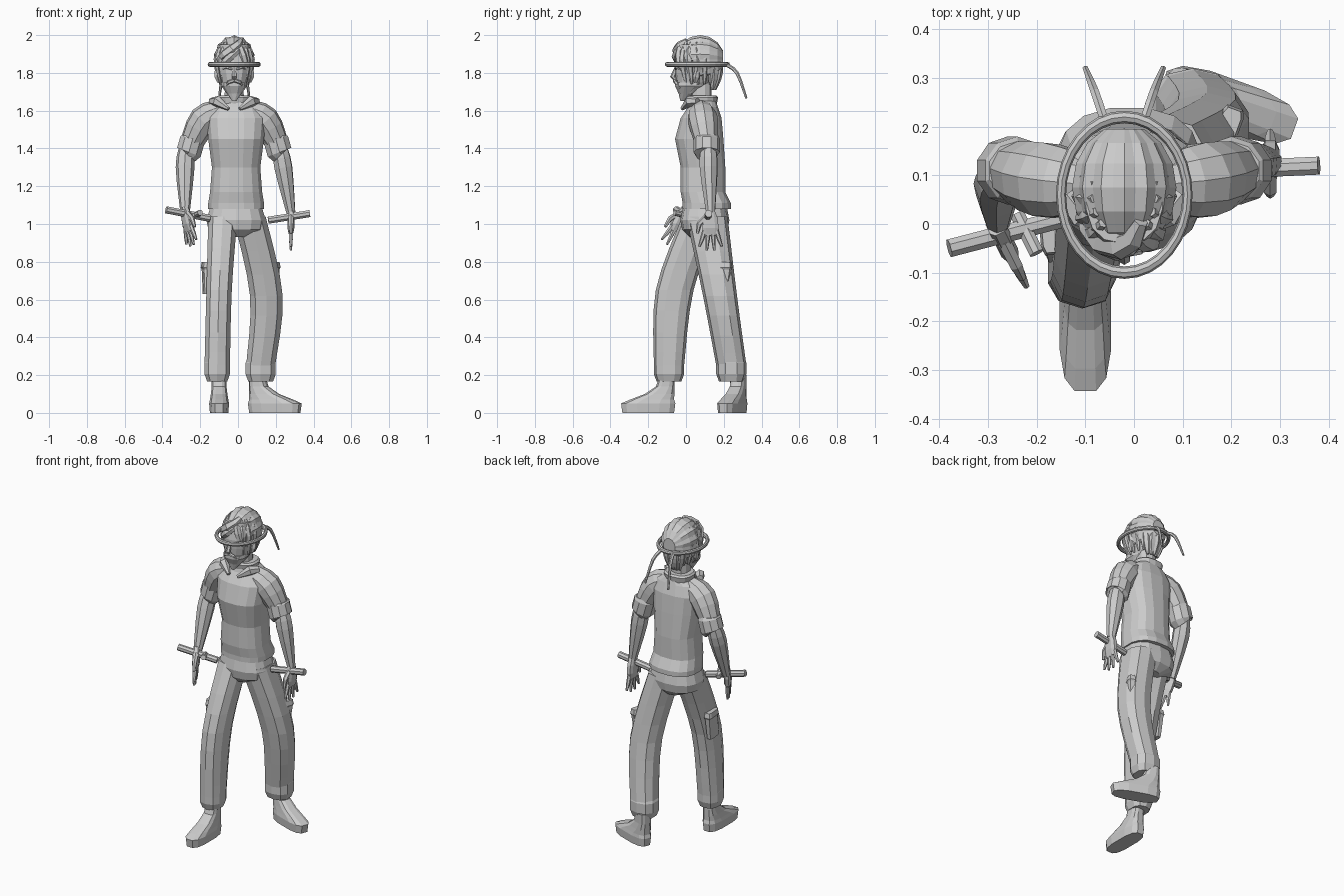
import bpy, bmesh, math
from mathutils import Vector, Matrix

default = bpy.data.objects.get("Cube")
if default:
    bpy.data.objects.remove(default)

grey = bpy.data.materials.new("plain_grey")
grey.use_nodes = True
colour = (.6, .6, .6, 1)
grey.diffuse_color = colour
grey.node_tree.nodes["Principled BSDF"].inputs["Base Color"].default_value = colour

MIDDLE = -.02  # centre line of head and shoulders
UP = Vector((0, 0, 1))


def blend(rows, steps):
    """Add rows along a smooth curve through the given ones."""
    result = []
    last = len(rows) - 1
    for i in range(last):
        before, start, end, after = (rows[min(max(k, 0), last)] for k in range(i - 1, i + 3))
        for step in range(steps):
            t = step / steps
            result.append([b + t * ((c - a) + t * (2 * a - 5 * b + 4 * c - d + t * (3 * (b - c) + d - a))) / 2
                           for a, b, c, d in zip(before, start, end, after)])
    return result + [list(rows[last])]


def skin(name, rings):
    """Join rings of points into a closed skin."""
    bm = bmesh.new()
    loops = [[bm.verts.new(point) for point in ring] for ring in rings]
    for lower, upper in zip(loops, loops[1:]):
        for i in range(len(lower)):
            bm.faces.new((lower[i - 1], lower[i], upper[i], upper[i - 1]))
    bm.faces.new(loops[0])
    bm.faces.new(loops[-1])
    bmesh.ops.recalc_face_normals(bm, faces=bm.faces)
    mesh = bpy.data.meshes.new(name)
    bm.to_mesh(mesh)
    bm.free()
    mesh.materials.append(grey)
    bpy.context.collection.objects.link(bpy.data.objects.new(name, mesh))


def outline(width, depth, sides, power):
    """Rounded cross-section; a higher power is boxier."""
    points = []
    for i in range(sides):
        angle = math.tau * (i + .5) / sides
        c, s = math.cos(angle), math.sin(angle)
        points.append(Vector((math.copysign(abs(c) ** (2 / power), c) * width,
                              math.copysign(abs(s) ** (2 / power), s) * depth, 0)))
    return points


def stack(name, place, rows, sides=12, power=2.5, steps=1):
    """Level sections: height, half width, half depth, then shift in y and x."""
    rows = [(*row, 0, 0)[:5] for row in rows]
    skin(name, [[place @ (point + Vector((dx, dy, z))) for point in outline(width, depth, sides, power)]
                for z, width, depth, dy, dx in blend(rows, steps)])


def at(x, y, z=0, turn=0):
    return Matrix.Translation((x, y, z)) @ Matrix.Rotation(math.radians(turn), 4, 'Z')


def tube(name, path, sides=8, steps=1):
    """Round sections square to a path of x, y, z, radius."""
    path = blend(path, steps)
    points = [Vector(row[:3]) for row in path]
    before, turn, rings = None, None, []
    for i, point in enumerate(points):
        ahead = (points[min(i + 1, len(points) - 1)] - points[max(i - 1, 0)]).normalized()
        turn = before.rotation_difference(ahead) @ turn if before else ahead.to_track_quat('Z', 'Y')
        before = ahead
        rings.append([point + turn @ corner for corner in outline(path[i][3], path[i][3], sides, 2)])
    skin(name, rings)


def both(name, path, sides=8, steps=1):
    tube("left_" + name, path, sides, steps)
    tube("right_" + name, [(2 * MIDDLE - x, *rest) for x, *rest in path], sides, steps)


# Shirt with a flared hem and an open collar
stack("shirt", at(-.01, .09), [(1.08, .15, .13, .02), (1.11, .15, .13, .02), (1.17, .14, .12), (1.3, .13, .12),
                               (1.45, .15, .13, -.02), (1.56, .16, .11, -.01), (1.62, .13, .08), (1.65, .08, .07)], 16)
stack("collar", at(MIDDLE, .09), [(1.62, .08, .07), (1.67, .09, .08), (1.68, .08, .07)], 14)
both("collar_point", [(.01, -.02, 1.61, .01), (.07, .02, 1.65, .03), (.1, .06, 1.65, .02)], 6)

# Sleeves with turned-up cuffs
both("sleeve", [(.05, .08, 1.6, .06), (.14, .09, 1.55, .08), (.21, .11, 1.42, .06)], 10, 3)
both("sleeve_cuff", [(.2, .11, 1.47, .06), (.2, .11, 1.45, .07), (.22, .11, 1.38, .07), (.23, .11, 1.37, .06)], 10)

# Forearms
tube("left_forearm", [(.22, .12, 1.41, .04), (.24, .12, 1.3, .05), (.28, .13, 1.06, .025)], 8, 3)
tube("right_forearm", [(-.27, .11, 1.41, .04), (-.28, .08, 1.3, .05), (-.28, 0, 1.06, .025)], 8, 3)


def hand(side, wrist, down, across):
    down, across = Vector(down).normalized(), Vector(across).normalized()
    frame = Matrix((across, down.cross(across).normalized(), down)).transposed().to_4x4()
    frame.translation = wrist
    stack(side + "_palm", frame, [(-.02, .02, .02), (.03, .04, .02), (.08, .045, .02), (.12, .04, .01)], 8, 3)

    def digit(name, points, radius):
        tube(side + name, [(*(frame @ Vector(point)), radius * size)
                           for point, size in zip(points, (1, .9, .5))], 6)

    for i, finger in enumerate(("index", "middle", "ring", "little")):
        u = (1.5 - i) * .02
        reach = .21 - abs(u)
        digit(f"_{finger}_finger", ((u, 0, .09), (u * 1.5, 0, .14), (u * 2, 0, reach)), .013)
    digit("_thumb", ((.02, 0, .02), (.06, 0, .06), (.07, 0, .11)), .016)


hand("left", (.28, .13, 1.06), (0, 0, -1), (0, -1, 0))
hand("right", (-.28, -.01, 1.07), (.2, -.4, -1), (.4, -.8, .2))

# Rods beside the hips
tube("left_rod", [(.38, .12, 1.055, .02), (.16, .11, 1.02, .02)])
tube("right_rod", [(-.38, -.05, 1.075, .02), (-.15, .01, 1.03, .02)])
tube("right_rod_grip", [(-.24, .02, 1.04, .016), (-.2, -.06, 1.06, .016)])

# Trousers
stack("hips", at(-.01, .1), [(1.12, .13, .11), (1.02, .16, .13), (.97, .15, .12), (.93, .06, .08)], 14)
stack("right_trouser_leg", at(-.08, .08),
      [(1.04, .08, .1), (.65, .07, .1, -.14, -.02), (.25, .07, .08, -.17, -.03)], 10, steps=4)
stack("left_trouser_leg", at(.06, .11),
      [(1.04, .09, .11), (.62, .09, .09, .07, .09), (.25, .08, .08, .13, .06)], 10, steps=4)


def lower_leg(side, cuff, shoe, pocket, width):
    stack(side + "_trouser_cuff", cuff, [(.12, width - .01, .07), (.1, width, .08),
                                         (.04, width, .08), (0, width - .015, .065)], 10)
    stack(side + "_thigh_pocket", pocket, [(-.08, .016, .05, -.02), (.05, .02, .05), (.06, .025, .055),
                                           (.09, .02, .05)], 8, 5)
    # The upper of the shoe steps back toward the heel
    stack(side + "_shoe", shoe, [(0, .05, .14), (.05, .054, .147), (.07, .05, .12, .02), (.1, .045, .08, .06),
                                 (.14, .04, .05, .09), (.2, .04, .04, .1)], 12, 3)


lower_leg("right", at(-.11, -.09, .165), at(-.1, -.2), at(-.17, -.01, .71, 5), .07)
lower_leg("left", at(.12, .24, .165), at(.195, .245, turn=70), at(.19, .19, .71, -20), .083)

# Neck, head and face
stack("neck", at(MIDDLE, .08), [(1.6, .055, .055), (1.77, .05, .055)], 10)
stack("head", at(MIDDLE, .06), [(1.69, .04, .05, -.05), (1.75, .07, .09, -.02), (1.85, .09, .12), (1.95, .08, .1)],
      14, steps=2)
stack("beard", at(MIDDLE, -.02), [(1.65, .01, .01), (1.69, .04, .04, .02), (1.73, .07, .08, .04),
                                  (1.75, .07, .09, .05)])
tube("nose", [(MIDDLE, -.05, 1.83, .01), (MIDDLE, -.07, 1.78, .014), (MIDDLE, -.05, 1.76, .01)], 6)
both("moustache", [(MIDDLE, -.06, 1.76, .01), (.01, -.055, 1.75, .01), (.03, -.03, 1.72, .005)], 6)
both("brow", [(-.01, -.055, 1.82, .006), (.02, -.05, 1.83, .008), (.04, -.03, 1.82, .004)], 6)
both("ear", [(.06, .05, 1.75, .01), (.065, .055, 1.78, .02), (.07, .06, 1.81, .015)], 6)

# Hair swept back in ridges, cut away below the brow in front
rings = []
for row in range(1, 8):
    across = math.pi * row / 8
    ring = []
    for column in range(28):
        around = math.tau * column / 28
        reach = math.sin(across) * (1 if column % 2 else .94)
        y, z = .075 - math.cos(across) * .13, 1.87 + math.sin(around) * reach * .13
        if z < 1.86:
            y, z = max(y, .075), max(z, 1.735)
        ring.append((MIDDLE + math.cos(around) * reach * .11, y, z))
    rings.append(ring)
skin("hair", rings)


def lock(name, start, end, top, bottom, thick=.02):
    """A tapered lock of hair following the skull between two bearings."""
    path = []
    for i in range(6):
        t = i / 5
        angle = math.radians(start + (end - start) * t)
        z = top + (bottom - top) * t
        lift = (z - 1.85) / .15
        reach = math.sqrt(1 - lift * lift) if lift > 0 else 1 + lift * .25
        path.append((MIDDLE + math.cos(angle) * reach * .09, .06 + math.sin(angle) * reach * .12, z,
                     thick * (.3 + .7 * math.sin(math.pi * (t + .1) / 1.1))))
    tube(name, path, 6)


# Loose locks: a fringe swept to one side, then sides and nape
lock("upper_fringe", -50, -170, 1.97, 1.85, .03)
lock("lower_fringe", -60, -160, 1.94, 1.81, .022)
lock("parted_lock", -70, -40, 1.96, 1.79, .022)
for i in range(5):
    bearing = 20 * i - 45
    lock(f"left_side_lock_{i}", bearing, bearing + 8, 1.96, 1.74)
    lock(f"right_side_lock_{i}", 180 - bearing, 172 - bearing, 1.96, 1.74)
    lock(f"nape_lock_{i}", 50 + 20 * i, 60 + 15 * i, 1.86, 1.71, .025)

# Headband ring with two trailing ends
bpy.ops.mesh.primitive_torus_add(location=(MIDDLE, .06, 1.845), major_radius=1, minor_radius=.08,
                                 major_segments=32, minor_segments=8)
band = bpy.context.object
band.name = "headband"
band.scale = (.13, .16, .16)
band.data.materials.append(grey)
both("headband_tail", [(.02, .21, 1.845, .01), (.04, .27, 1.8, .01), (.06, .32, 1.665, .006)], 6, 3)
